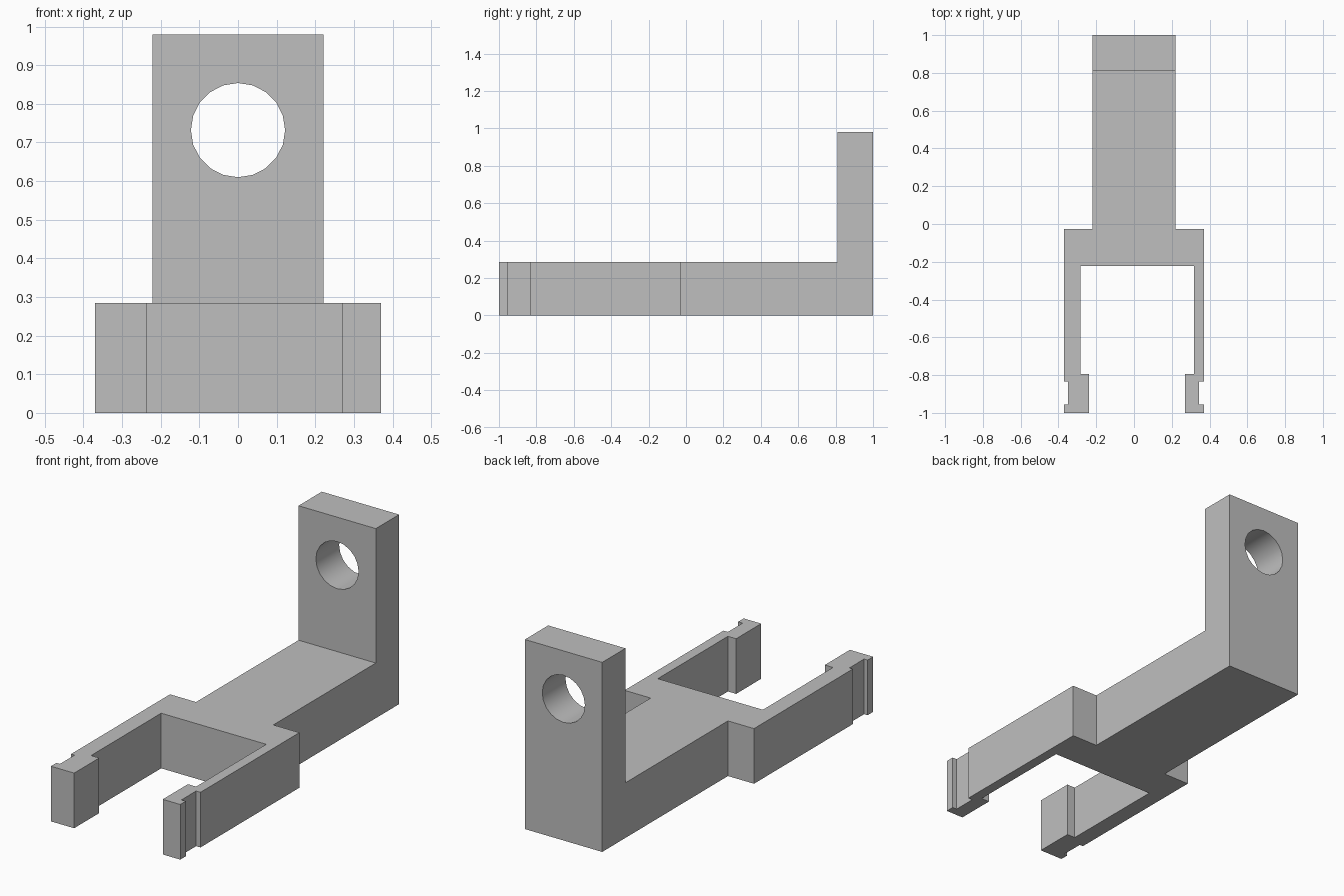
import bpy, bmesh, math

default = bpy.data.objects.get("Cube")
if default:
    bpy.data.objects.remove(default, do_unlink=True)

# One plain grey material
grey = bpy.data.materials.new("plain grey")
grey.use_nodes = True
grey.diffuse_color = (0.52, 0.52, 0.52, 1)
grey.node_tree.nodes["Principled BSDF"].inputs["Base Color"].default_value = grey.diffuse_color

BASE_TOP, POST_TOP = 0.285, 0.98
STEM, POST_Y = 0.221, 0.81


def prong(outer, notch, inner, tip):
    """Outline of one hooked prong, from its shoulder round to the slot."""
    return [(outer, -0.027), (outer, -0.835), (notch, -0.835), (notch, -0.955),
            (outer, -0.955), (outer, -1), (tip, -1), (tip, -0.795),
            (inner, -0.795), (inner, -0.222)]


def raise_faces(bm, faces, height):
    """Extrude faces straight up by height."""
    geom = bmesh.ops.extrude_face_region(bm, geom=faces)["geom"]
    verts = [g for g in geom if isinstance(g, bmesh.types.BMVert)]
    bmesh.ops.translate(bm, verts=verts, vec=(0, 0, height))
    return [g for g in geom if isinstance(g, bmesh.types.BMFace)]


# Forked base with upright post, as one solid
left = prong(0.37, 0.345, 0.317, 0.27)
right = prong(-0.37, -0.35, -0.284, -0.237)
plan = ([(-STEM, POST_Y), (-STEM, -0.027)] + right + left[::-1]
        + [(STEM, -0.027), (STEM, POST_Y)])

bm = bmesh.new()
verts = [bm.verts.new((x, y, 0)) for x, y in plan]
back = [bm.verts.new((x, 1, 0)) for x in (STEM, -STEM)]
fork_face = bm.faces.new(verts)
foot_face = bm.faces.new([verts[0], verts[-1]] + back)
tops = raise_faces(bm, [fork_face, foot_face], BASE_TOP)
post = max(tops, key=lambda f: f.calc_center_median().y)
raise_faces(bm, [post], POST_TOP - BASE_TOP)
bmesh.ops.recalc_face_normals(bm, faces=bm.faces[:])
bmesh.ops.dissolve_limit(bm, angle_limit=0.01, verts=bm.verts[:], edges=bm.edges[:])
mesh = bpy.data.meshes.new("forked_bracket")
bm.to_mesh(mesh)
bm.free()
mesh.materials.append(grey)
bracket = bpy.data.objects.new("forked_bracket", mesh)
bpy.context.collection.objects.link(bracket)

# Round hole through the post
bpy.ops.mesh.primitive_cylinder_add(vertices=20, radius=0.122, depth=0.5,
                                    location=(0, 0.905, 0.732),
                                    rotation=(math.pi / 2, 0, 0))
cutter = bpy.context.object
cutter.name = "hole_cutter"
cutter.hide_render = True
cutter.data.materials.append(grey)

cut = bracket.modifiers.new("hole", "BOOLEAN")
cut.operation = "DIFFERENCE"
cut.solver = "EXACT"
cut.object = cutter
bpy.ops.object.select_all(action="DESELECT")
bracket.select_set(True)
bpy.context.view_layer.objects.active = bracket
bpy.ops.object.modifier_apply(modifier=cut.name)
bpy.data.objects.remove(cutter, do_unlink=True)
bpy.ops.object.shade_smooth_by_angle(angle=math.radians(30))
